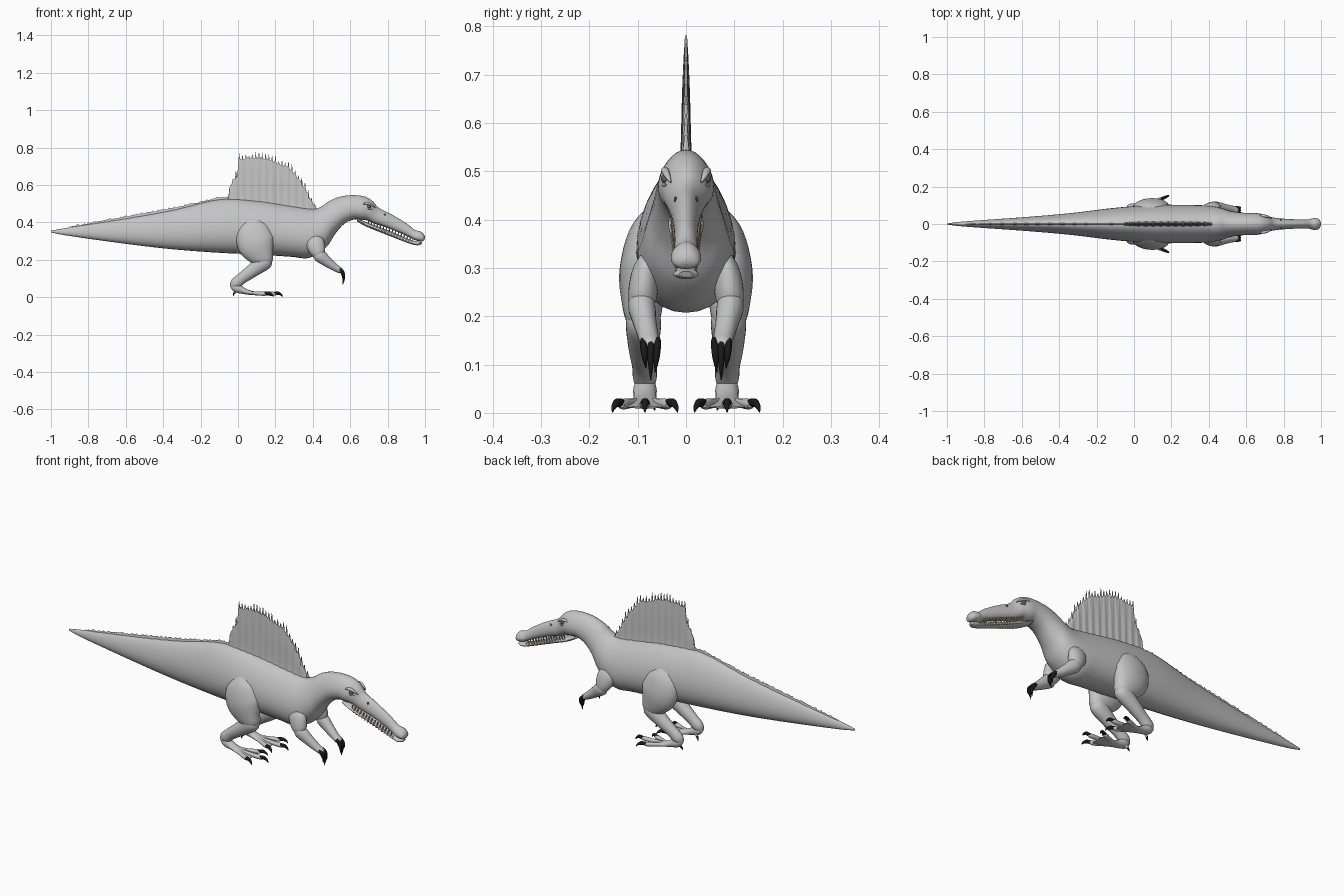
import bpy, bmesh, math, random
from mathutils import Vector

random.seed(7)
if "Cube" in bpy.data.objects:
    bpy.data.objects.remove(bpy.data.objects["Cube"])


def material(name, rgb):
    m = bpy.data.materials.new(name)
    m.use_nodes = True
    m.diffuse_color = (*rgb, 1)
    m.node_tree.nodes["Principled BSDF"].inputs["Base Color"].default_value = (*rgb, 1)
    return m


SKIN = material("grey skin", (0.55, 0.55, 0.55))
BLACK = material("black claw", (0.01, 0.01, 0.01))
IVORY = material("ivory tooth", (0.6, 0.5, 0.28))
DARK = material("dark grey", (0.12, 0.12, 0.12))


def spline(keys, steps=5):
    """Smooth rows of numbers through the given keys."""
    rows = []
    for i in range(len(keys) - 1):
        a, b, c, d = (keys[min(max(i + k, 0), len(keys) - 1)] for k in (-1, 0, 1, 2))
        for s in range(steps):
            t = s / steps
            rows.append([q + t * (r - p) / 2 + t * t * (p - 2.5 * q + 2 * r - w / 2)
                         + t ** 3 * (1.5 * (q - r) + (w - p) / 2)
                         for p, q, r, w in zip(a, b, c, d)])
    return rows + [list(keys[-1])]


def skin(name, parts, mat, mirror=False):
    """Skin one or more stacks of rings into a single capped mesh."""
    bm = bmesh.new()
    for rings in parts:
        loops = [[bm.verts.new(p) for p in ring] for ring in rings]
        n = len(loops[0])
        for a, b in zip(loops, loops[1:]):
            for i in range(n):
                j = (i + 1) % n
                bm.faces.new((a[i], a[j], b[j], b[i]))
        bm.faces.new(loops[0][::-1])
        bm.faces.new(loops[-1])
    bmesh.ops.recalc_face_normals(bm, faces=bm.faces)
    me = bpy.data.meshes.new(name)
    bm.to_mesh(me)
    bm.free()
    me.shade_smooth()
    me.set_sharp_from_angle(angle=math.radians(50))
    me.materials.append(mat)
    ob = bpy.data.objects.new(name, me)
    bpy.context.collection.objects.link(ob)
    if mirror:
        mod = ob.modifiers.new("Mirror", "MIRROR")
        mod.use_axis = (False, True, False)
        mod.use_mirror_merge = False
    return ob


def profile(keys, egg=0.2, sides=28):
    """Rings from rows: top x, top z, bottom x, bottom z, half width."""
    rings = []
    for tx, tz, bx, bz, w in spline(keys, 6):
        ring = []
        for k in range(sides):
            a = math.tau * k / sides
            u = math.sin(a)
            f = (1 + u) / 2
            ring.append((bx + (tx - bx) * f, w * math.cos(a) * (1 - egg * u), bz + (tz - bz) * f))
        rings.append(ring)
    return rings


def tube(keys, sides=16, steps=5):
    """Rings from rows: x, y, z, radius in the side plane, radius across."""
    rows = spline(keys, steps)
    rings = []
    for i, (x, y, z, r, w) in enumerate(rows):
        t = Vector(rows[min(i + 1, len(rows) - 1)][:3]) - Vector(rows[max(i - 1, 0)][:3])
        t.normalize()
        side = (Vector((0, 1, 0)) - t * t.y).normalized()
        up = t.cross(side)
        rings.append([Vector((x, y, z)) + side * (w * math.cos(a)) + up * (r * math.sin(a))
                      for a in (math.tau * k / sides for k in range(sides))])
    return rings


def ball(x, y, z, r, flat=1.0):
    """Rings of a small ball, squashed across by flat."""
    return [[(x + r * math.cos(b), y + r * flat * math.sin(b) * math.cos(a), z + r * math.sin(b) * math.sin(a))
             for a in (math.tau * k / 12 for k in range(12))]
            for b in (math.pi * (0.02 + 0.96 * j / 8) for j in range(9))]


def lookup(points, x):
    for (x0, z0), (x1, z1) in zip(points, points[1:]):
        if x <= x1:
            return z0 + (z1 - z0) * (x - x0) / (x1 - x0)
    return points[-1][1]


def ridge(name, outline, back, count, depth, width, jag, spike):
    """Thin ragged crest standing on the back line, with rippled sides."""
    rings = []
    x0, x1 = outline[0][0], outline[-1][0]
    for i in range(count + 1):
        x = x0 + (x1 - x0) * i / count
        top = lookup(outline, x) + random.uniform(-jag, jag)
        if i % 4 == 2:
            top += random.uniform(0.3, 1) * spike
        low = lookup(back, x) - depth
        ripple = 1 + 0.18 * math.cos(i * math.tau / 9)
        right, left = [], []
        for k in range(9):
            f = k / 8
            y = width * ripple * (1 - 0.75 * f ** 3) + 0.6 * width * (1 - f) ** 6
            right.append((x, -y, low + (top - low) * f))
            left.append((x, y, low + (top - low) * f))
        rings.append(right + left[::-1])
    return skin(name, [rings], SKIN)


# Tail, trunk, neck and upper head in one smooth body
body = [(-1, .355, -1, .346, .003), (-.9, .373, -.9, .327, .014), (-.6, .42, -.6, .285, .035),
        (-.35, .465, -.35, .256, .056), (-.1, .522, -.1, .237, .085), (.1, .515, .1, .228, .1),
        (.28, .488, .28, .216, .1), (.40, .472, .38, .21, .097), (.45, .487, .47, .265, .085),
        (.49, .515, .52, .338, .07), (.55, .538, .57, .393, .061), (.62, .545, .62, .415, .057),
        (.68, .537, .655, .413, .056), (.72, .513, .69, .41, .047), (.755, .476, .73, .392, .035),
        (.82, .443, .805, .368, .027), (.9, .395, .885, .335, .023), (.945, .36, .93, .312, .025),
        (.975, .352, .955, .302, .031), (.994, .336, .985, .298, .026), (1, .32, .997, .308, .007)]
skin("body", [profile(body)], SKIN)

# Lower jaw
jaw = [(.64, .42, .635, .405, .033), (.70, .396, .69, .375, .036), (.80, .358, .79, .335, .024),
       (.90, .316, .89, .296, .019), (.94, .302, .93, .282, .022), (.965, .297, .96, .277, .026),
       (.985, .293, .98, .281, .014)]
skin("lower_jaw", [profile(jaw, 0)], SKIN)

# Teeth along both jaws
teeth = []
for i in range(15):
    x = .70 + .016 * i
    z = .40 - .385 * (x - .70)
    y = .03 - .012 * i / 14
    teeth.append(tube([(x, y, z + .012, .004, .004), (x - .004, y, z - .012, .0006, .0006)], 6, 1))
    teeth.append(tube([(x + .006, y, z - .026, .004, .004), (x + .008, y, z - .004, .0006, .0006)], 6, 1))
skin("teeth", teeth, IVORY, True)

# Eyes, brows and nostrils
skin("eye", [ball(.70, .041, .485, .011)], DARK, True)
skin("brow", [tube([(.668, .047, .497, .003, .003), (.69, .044, .502, .007, .008),
                    (.712, .04, .494, .006, .007), (.735, .032, .478, .002, .002)], 10),
              tube([(.68, .047, .478, .002, .002), (.70, .046, .472, .004, .004),
                    (.72, .042, .472, .002, .002)], 8)], SKIN, True)
skin("nostril", [ball(.785, .022, .442, .006, .5)], DARK, True)

# Sail and low crest along the tail
back = [(r[0], r[1]) for r in body[:9]]
sail = [(-.055, .525), (-.04, .6), (-.02, .635), (-.003, .66), (.003, .735), (.05, .745), (.1, .745),
        (.15, .74), (.2, .72), (.26, .7), (.3, .665), (.34, .61), (.37, .56), (.4, .505), (.42, .475)]
ridge("sail", sail, back, 108, .025, .0085, .006, .04)
crest = [(x, z + (.004 if x < -.8 else .011)) for x, z in back[1:5]] + [(-.04, .532)]
ridge("tail_crest", crest, back, 120, .012, .004, .003, .005)

# Hind legs
thigh = [(.07, .06, .42, .03, .02), (.08, .078, .365, .085, .042), (.095, .088, .29, .1, .05),
         (.125, .09, .23, .075, .043), (.155, .088, .19, .04, .032), (.165, .088, .172, .01, .01)]
shin = [(.168, .088, .212, .018, .018), (.145, .088, .193, .044, .036), (.075, .088, .14, .036, .032),
        (.02, .086, .1, .03, .026), (-.015, .085, .07, .029, .024), (-.032, .085, .048, .012, .012)]
foot = [(-.036, .085, .062, .01, .012), (-.01, .085, .05, .024, .024), (.04, .085, .03, .015, .024),
        (.09, .085, .019, .009, .034), (.135, .085, .013, .004, .042), (.15, .085, .012, .002, .03)]
skin("thigh", [tube(thigh, 24)], SKIN, True)
skin("shin", [tube(shin, 20)], SKIN, True)
skin("foot", [tube(foot, 20)], SKIN, True)

# Toes and their claws, spread to both sides and forward
toes, claws = [], []
for dx, dy in ((.1, .048), (.15, 0), (.1, -.048)):
    x, y = .05 + dx, .085 + dy
    toes.append(tube([(.05, .085 + dy * .2, .025, .008, .008), (.05 + dx * .5, .085 + dy * .6, .02, .01, .01),
                      (.05 + dx * .9, .085 + dy * .95, .018, .011, .011), (x + .008, y, .016, .005, .005)], 12))
    claws.append(tube([(x - .006, y, .02, .009, .009), (x + .016, y + dy * .2, .021, .009, .008),
                       (x + .032, y + dy * .35, .012, .005, .005), (x + .038, y + dy * .4, .001, .001, .001)], 10))
toes.append(tube([(-.005, .075, .045, .012, .012), (-.015, .07, .028, .007, .007), (-.018, .068, .02, .004, .004)], 10))
claws.append(tube([(-.017, .069, .026, .006, .006), (-.024, .066, .014, .004, .004),
                   (-.026, .065, .005, .001, .001)], 8))
skin("toes", toes, SKIN, True)
skin("toe_claws", claws, BLACK, True)

# Front legs
upper = [(.40, .07, .34, .025, .012), (.41, .083, .295, .048, .027), (.425, .09, .245, .042, .03),
         (.43, .092, .215, .024, .022), (.432, .092, .202, .008, .008)]
fore = [(.412, .092, .235, .02, .018), (.435, .092, .222, .034, .028), (.48, .085, .187, .027, .024),
        (.52, .078, .158, .02, .021), (.548, .074, .142, .015, .019), (.56, .073, .136, .005, .008)]
skin("upper_arm", [tube(upper, 20)], SKIN, True)
skin("forearm", [tube(fore, 20)], SKIN, True)

# Hand claws
hand = []
for dy, drop in ((-.013, .058), (0, .074), (.014, .05)):
    y = .073 + dy
    hand.append(tube([(.54, y, .15, .009, .008), (.557, y, .135, .011, .008),
                      (.565, y - dy * .1, .14 - drop * .5, .008, .006),
                      (.561, y - dy * .3, .142 - drop, .001, .001)], 10))
skin("hand_claws", hand, BLACK, True)
